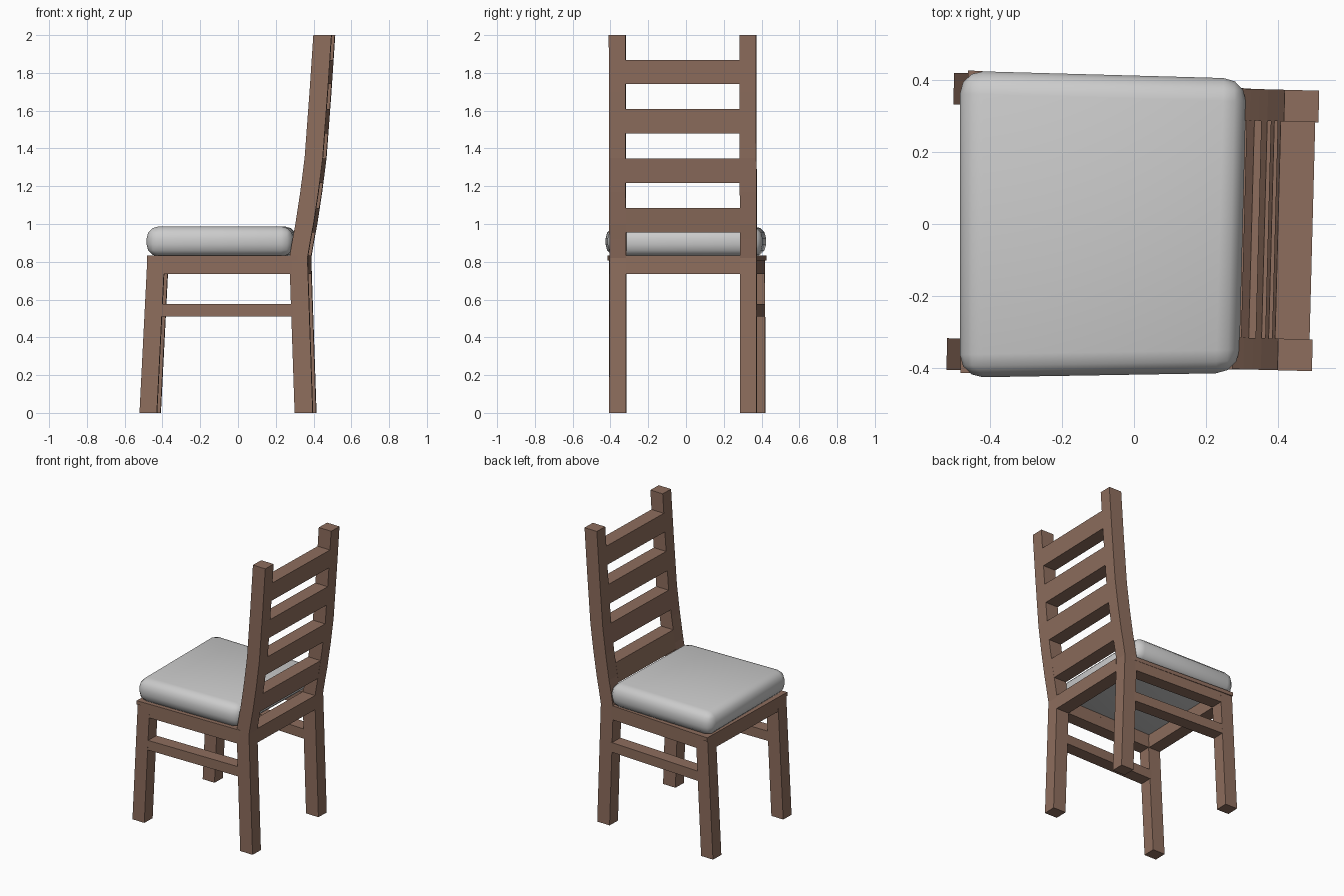
import bpy, bmesh, math
from mathutils import Matrix, Vector

if "Cube" in bpy.data.objects:
    bpy.data.objects.remove(bpy.data.objects["Cube"])

wood = bpy.data.materials.new("wood")
wood.diffuse_color = (0.27, 0.155, 0.11, 1)
wood.use_nodes = True
wood.node_tree.nodes["Principled BSDF"].inputs["Base Color"].default_value = wood.diffuse_color
# the frame stands slightly turned about z
TURN = Matrix.Translation((0, -0.006, 0)) @ Matrix.Rotation(math.radians(-1.5), 4, 'Z')


def loft(name, loops, mat=wood, xform=TURN, closed=False):
    """Skin a row of four-point loops, capped or joined into a ring."""
    bm = bmesh.new()
    rows = [[bm.verts.new(xform @ Vector(p)) for p in l] for l in loops]
    pairs = list(zip(rows, rows[1:]))
    if closed:
        pairs.append((rows[-1], rows[0]))
    else:
        bm.faces.new(rows[0])
        bm.faces.new(rows[-1])
    for a, b in pairs:
        for i in range(4):
            j = (i + 1) % 4
            bm.faces.new((a[i], a[j], b[j], b[i]))
    bmesh.ops.recalc_face_normals(bm, faces=bm.faces)
    me = bpy.data.meshes.new(name)
    bm.to_mesh(me)
    bm.free()
    ob = bpy.data.objects.new(name, me)
    bpy.context.collection.objects.link(ob)
    if mat:
        me.materials.append(mat)
    return ob


def rect(x0, x1, y0, y1, z):
    return [(x0, y0, z), (x1, y0, z), (x1, y1, z), (x0, y1, z)]


def lerp(table, z):
    for (za, xa), (zb, xb) in zip(table, table[1:]):
        if z <= zb:
            return xa + (xb - xa) * (z - za) / (zb - za)
    return table[-1][1]


D = 0.096                       # post depth
BO, BI = 0.39, 0.302            # back post outer / inner y
FO, FI = 0.413, 0.325           # front leg outer / inner y
BACK = [(0, 0.31), (0.82, 0.282), (0.92, 0.299), (1.0, 0.314), (1.17, 0.34),
        (1.35, 0.363), (1.7, 0.389), (2.0, 0.409)]
FRONT = [(0, -0.511), (0.806, -0.47)]

# legs, back posts, side stretchers and side aprons
for side, s in (("left", -1), ("right", 1)):
    loft(f"back_post_{side}", [rect(x, x + D, s * BI, s * BO, z) for z, x in BACK])
    loft(f"front_leg_{side}", [rect(x, x + 0.092, s * FI, s * FO, z) for z, x in FRONT])
    for part, z0, z1 in (("stretcher", 0.51, 0.577), ("apron", 0.735, 0.806)):
        xf = lerp(FRONT, z0) + 0.08
        xb = lerp(BACK, z0) + 0.01
        loft(f"side_{part}_{side}", [
            [(x, s * i, z0), (x, s * o, z0), (x, s * o, z1), (x, s * i, z1)]
            for x, i, o in ((xf, FI, FO), (xb, BI, BO))])

# front apron
loft("front_apron", [rect(x, x + 0.088, -FI, FI, z)
                     for z, x in ((0.735, -0.473), (0.806, -0.469))])

# back apron and ladder slats follow the post curve
for i, (z0, z1) in enumerate([(0.735, 0.832), (0.955, 1.085), (1.217, 1.348),
                              (1.48, 1.61), (1.742, 1.868)]):
    loft("back_apron" if i == 0 else f"back_slat_{i}",
         [rect(lerp(BACK, z), lerp(BACK, z) + D, -BI, BI, z) for z in (z0, z1)])

# seat frame, an open ring under the cushion
corners = [(-0.472, -0.421, -0.385, -0.325), (0.378, -0.388, 0.285, -0.302),
           (0.378, 0.388, 0.285, 0.302), (-0.472, 0.421, -0.385, 0.325)]
loft("seat_frame", [[(ox, oy, 0.806), (ox, oy, 0.832), (ix, iy, 0.832), (ix, iy, 0.806)]
                    for ox, oy, ix, iy in corners], closed=True)

# cushion
plan = [(-0.484, -0.427), (0.292, -0.414), (0.313, 0.404), (-0.484, 0.426)]
cushion = loft("seat_cushion", [[(x, y, z) for x, y in plan] for z in (0.828, 0.987)],
               mat=None, xform=Matrix())
bev = cushion.modifiers.new("round", 'BEVEL')
bev.width = 0.064
bev.segments = 3
cushion.data.shade_smooth()
